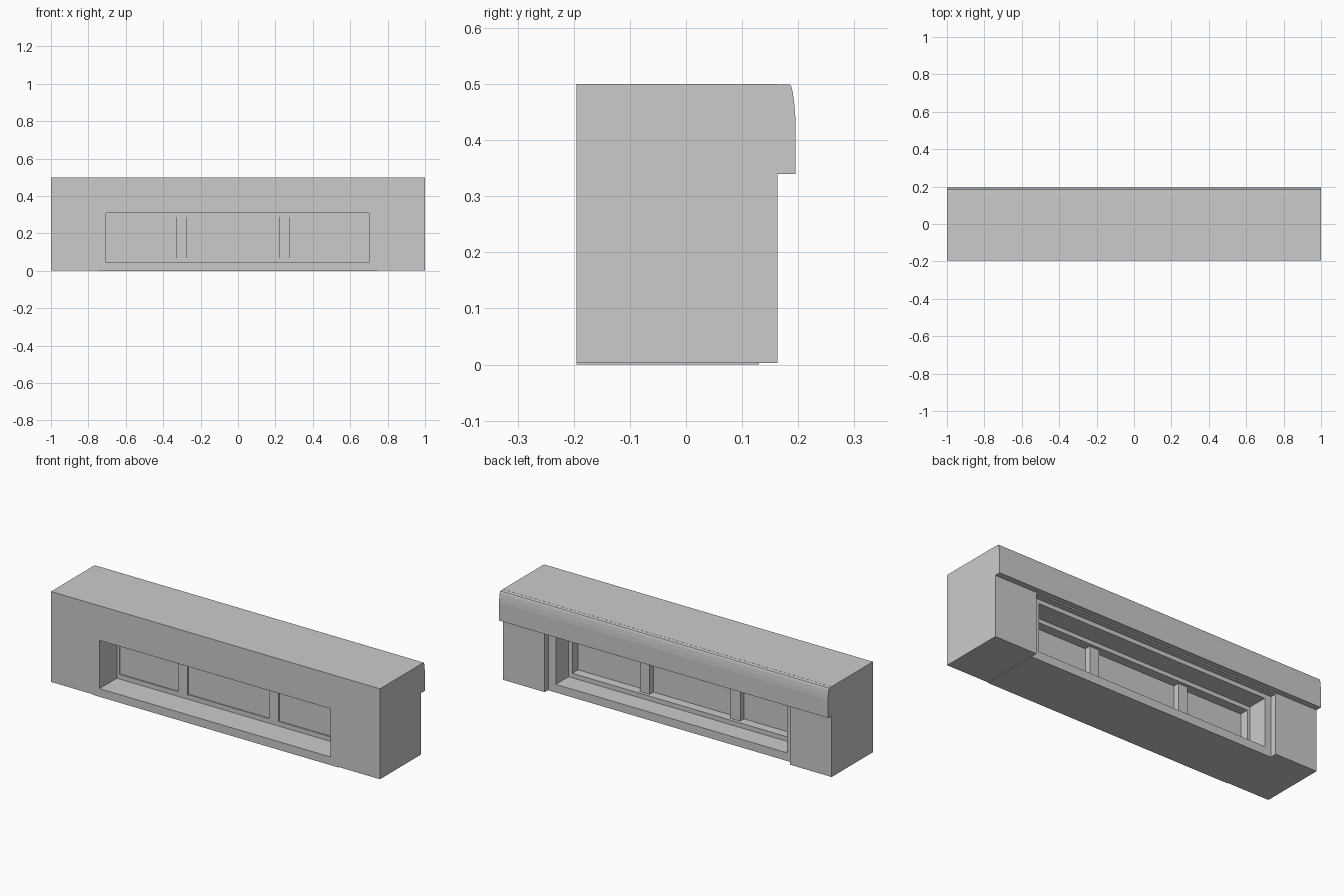
import bpy, bmesh

if "Cube" in bpy.data.objects:
    bpy.data.objects.remove(bpy.data.objects["Cube"])


def box(name, x0, x1, y0, y1, z0, z1):
    """Axis-aligned box given by its limits."""
    bm = bmesh.new()
    bmesh.ops.create_cube(bm, size=1)
    for v in bm.verts:
        v.co = ((x0 + x1) / 2 + v.co.x * (x1 - x0),
                (y0 + y1) / 2 + v.co.y * (y1 - y0),
                (z0 + z1) / 2 + v.co.z * (z1 - z0))
    return add(name, bm)


def add(name, bm):
    bmesh.ops.recalc_face_normals(bm, faces=bm.faces)
    mesh = bpy.data.meshes.new(name)
    bm.to_mesh(mesh)
    bm.free()
    obj = bpy.data.objects.new(name, mesh)
    bpy.context.collection.objects.link(obj)
    return obj


def cut(obj, *limits):
    """Subtract a box from an object and remove the cutter."""
    cutter = box("cutter", *limits)
    cutter.hide_render = True
    mod = obj.modifiers.new("cut", 'BOOLEAN')
    mod.operation = 'DIFFERENCE'
    mod.solver = 'EXACT'
    mod.object = cutter
    bpy.context.view_layer.objects.active = obj
    bpy.ops.object.modifier_apply(modifier=mod.name)
    bpy.data.objects.remove(cutter)


FRONT, BACK = -0.195, 0.163
OX0, OX1, OZ0, OZ1 = -0.705, 0.70, 0.045, 0.31   # window opening

# Wall block with a shallow recess at the back and a through opening
wall = box("wall", -1, 1, FRONT, BACK, 0.003, 0.5)
cut(wall, -0.745, 0.745, 0.13, 0.3, -0.1, 0.333)
cut(wall, OX0, OX1, -0.3, 0.3, OZ0, OZ1)

# Thin base strip under the recessed middle section
box("base_strip", -0.745, 0.745, FRONT, 0.13, 0, 0.003)

# Cornice along the top of the back, extruded from its profile
profile = [(BACK, 0.34), (0.195, 0.34), (0.195, 0.44), (0.193, 0.465),
           (0.190, 0.487), (0.188, 0.495), (0.185, 0.499), (BACK, 0.4995)]
bm = bmesh.new()
face = bm.faces.new([bm.verts.new((-1, y, z)) for y, z in profile])
ext = bmesh.ops.extrude_face_region(bm, geom=[face])
bmesh.ops.translate(bm, vec=(2, 0, 0),
                    verts=[e for e in ext["geom"] if isinstance(e, bmesh.types.BMVert)])
add("cornice", bm)

# Window frame set in the middle of the opening
frame = box("window_frame", OX0, OX1, -0.045, 0.02, OZ0, OZ1)
cut(frame, -0.69, 0.677, -0.2, 0.2, 0.07, 0.288)

# Glass pane and two mullions
box("glass", -0.69, 0.677, -0.038, -0.03, 0.07, 0.288)
for x, top in ((-0.303, 0.288), (0.249, 0.305)):
    box("mullion", x - 0.029, x + 0.029, -0.047, 0.003, 0.066, top)
